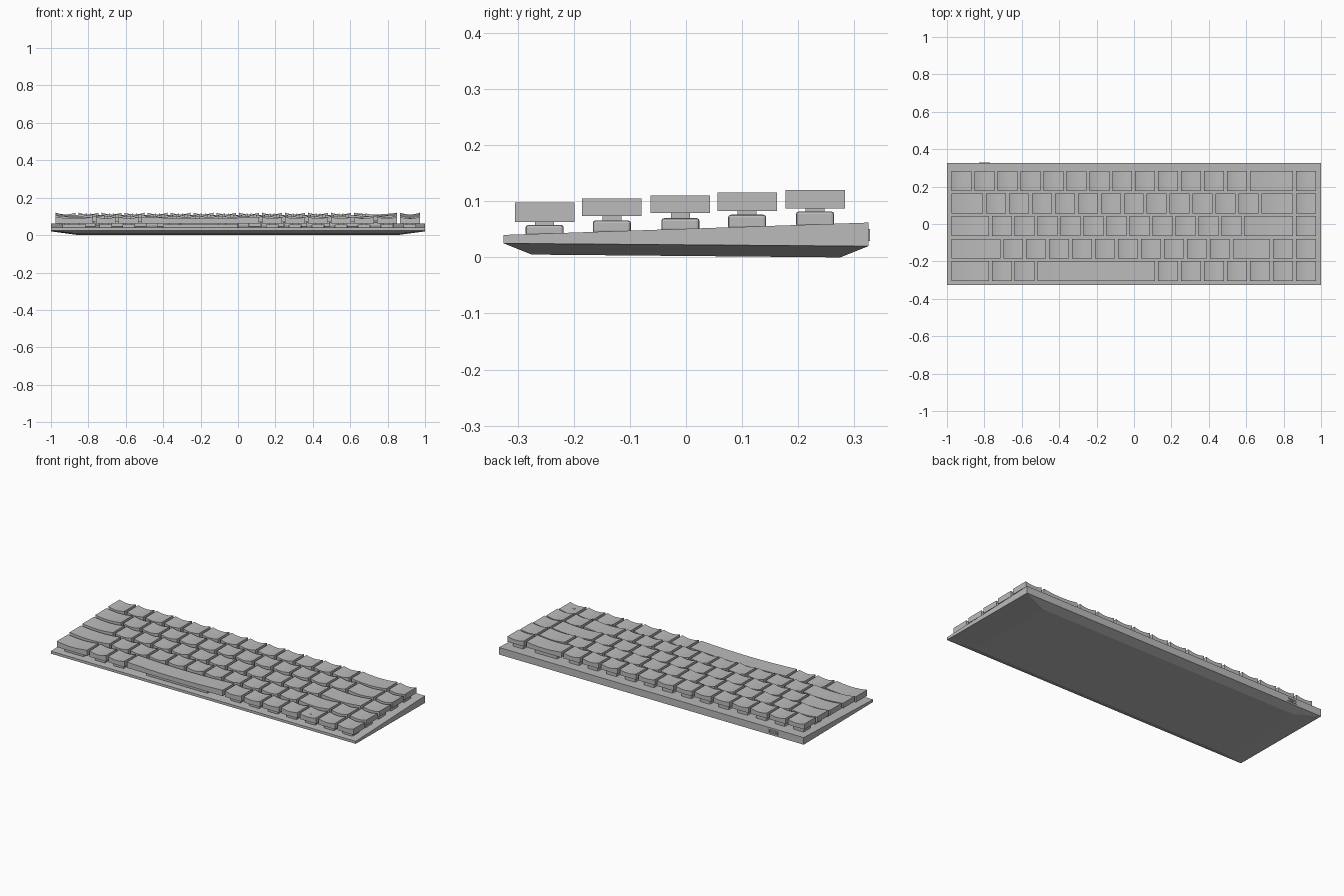
import bpy, bmesh

cube = bpy.data.objects.get("Cube")
if cube:
    bpy.data.objects.remove(cube, do_unlink=True)

grey = bpy.data.materials.new("mid_grey")
grey.use_nodes = True
colour = (0.5, 0.5, 0.5, 1)
grey.diffuse_color = colour
grey.node_tree.nodes["Principled BSDF"].inputs["Base Color"].default_value = colour


def finish(name, bm, bevel=0):
    bmesh.ops.recalc_face_normals(bm, faces=bm.faces)
    mesh = bpy.data.meshes.new(name)
    bm.to_mesh(mesh)
    bm.free()
    mesh.materials.append(grey)
    ob = bpy.data.objects.new(name, mesh)
    bpy.context.collection.objects.link(ob)
    if bevel:
        mod = ob.modifiers.new("Bevel", 'BEVEL')
        mod.width = bevel
        mod.segments = 2
    return ob


def prism(bm, ring, move):
    """Extrude a closed ring of points by the vector move."""
    a = [bm.verts.new(p) for p in ring]
    b = [bm.verts.new([c + d for c, d in zip(p, move)]) for p in ring]
    bm.faces.new(a)
    bm.faces.new(b)
    for i in range(len(a)):
        j = (i + 1) % len(a)
        bm.faces.new((a[i], a[j], b[j], b[i]))


def box(bm, x, y, z0, z1, w, d):
    prism(bm, [(x - w / 2, y - d / 2, z0), (x + w / 2, y - d / 2, z0),
               (x + w / 2, y + d / 2, z0), (x - w / 2, y + d / 2, z0)],
          (0, 0, z1 - z0))


# Wedge-shaped case: underside, rim and sloping top are stacked loops
def case():
    bm = bmesh.new()
    loops = []
    for hx, hy, z_front, z_back in [(0.85, 0.275, 0.005, 0.0),
                                    (1, 0.325, 0.025, 0.02),
                                    (1, 0.325, 0.04, 0.062)]:
        loops.append([bm.verts.new(p) for p in
                      [(-hx, -hy, z_front), (hx, -hy, z_front),
                       (hx, hy, z_back), (-hx, hy, z_back)]])
    for lo, hi in zip(loops, loops[1:]):
        for i in range(4):
            j = (i + 1) % 4
            bm.faces.new((lo[i], lo[j], hi[j], hi[i]))
    bm.faces.new(loops[0])
    bm.faces.new(loops[-1])
    finish("case", bm)


case()

# Cable port on the rear wall: a raised rim around a plug tongue
bm = bmesh.new()
for dz in (-0.009, 0.009):
    box(bm, -0.8, 0.325, 0.04 + dz - 0.002, 0.04 + dz + 0.002, 0.06, 0.006)
for dx in (-0.028, 0.028):
    box(bm, -0.8 + dx, 0.325, 0.033, 0.047, 0.004, 0.006)
box(bm, -0.8, 0.325, 0.038, 0.042, 0.04, 0.004)
finish("cable_port", bm)

UNIT, LEFT, GAP, DEPTH, DISH = 0.1227, -0.983, 0.016, 0.106, 0.009

# Each row: name, centre y, cap bottom, cap top, switch top, key widths in units
rows = [
    ("bottom_row", -0.252, 0.063, 0.098, 0.058, [1.75, 1, 1, 5.25] + [1] * 7),
    ("shift_row", -0.132, 0.074, 0.105, 0.066, [2.25] + [1] * 10 + [1.75, 1, 1]),
    ("home_row", -0.01, 0.079, 0.11, 0.070, [1.75] + [1] * 11 + [2.25, 1]),
    ("upper_row", 0.109, 0.083, 0.116, 0.076, [1.5] + [1] * 12 + [1.5, 1]),
    ("number_row", 0.23, 0.087, 0.12, 0.082, [1] * 13 + [2, 1]),
]


# Keycap with a dished top, swept from front to back
def keycap(bm, x, y, w, z0, z1, steps=8):
    ring = [(x - w / 2, y - DEPTH / 2, z0), (x + w / 2, y - DEPTH / 2, z0)]
    for i in range(steps + 1):
        t = 1 - 2 * i / steps
        ring.append((x + t * w / 2, y - DEPTH / 2, z1 - DISH * (1 - t * t)))
    prism(bm, ring, (0, DEPTH, 0))


for name, y, z0, z1, switch_top, widths in rows:
    caps, switches, stems = bmesh.new(), bmesh.new(), bmesh.new()
    deck = 0.051 + y * 0.034
    x = LEFT
    for units in widths:
        w = units * UNIT - GAP
        cx = x + units * UNIT / 2
        keycap(caps, cx, y, w, z0, z1)
        box(switches, cx, y, deck - 0.004, switch_top, w * 0.64, 0.068)
        box(stems, cx, y, switch_top - 0.002, z0 + 0.002, w * 0.32, 0.034)
        x += units * UNIT
    finish(name + "_keycaps", caps)
    finish(name + "_switches", switches, 0.005)
    finish(name + "_stems", stems)

# Small triangular direction marks on the cursor keys
bm = bmesh.new()
for x, y, z, dx, dy in [(0.66, -0.262, 0.0885, -1, 0), (0.77, -0.262, 0.0885, 0, -1),
                        (0.92, -0.262, 0.0885, 1, 0), (0.77, -0.155, 0.0955, 0, 1)]:
    r = 0.008
    prism(bm, [(x + dx * r, y + dy * r, z),
               (x - dx * r - dy * r, y - dy * r + dx * r, z),
               (x - dx * r + dy * r, y - dy * r - dx * r, z)], (0, 0, 0.002))
finish("direction_marks", bm)
